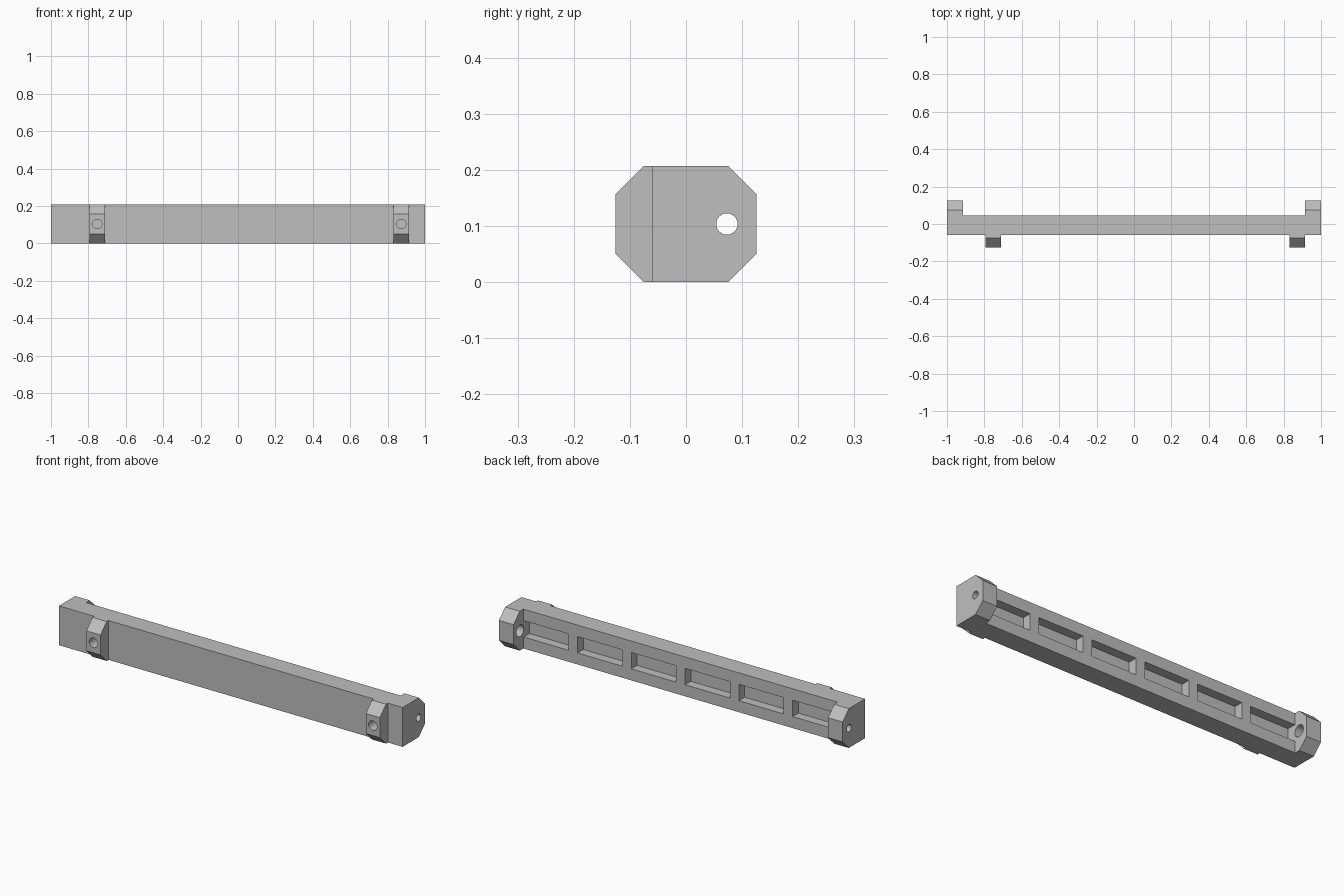
import bpy, bmesh
from math import pi
from mathutils import Matrix

cube = bpy.data.objects.get("Cube")
if cube:
    bpy.data.objects.remove(cube, do_unlink=True)

grey = bpy.data.materials.new("plain grey")
grey.use_nodes = True
colour = (0.52, 0.52, 0.52, 1)
grey.diffuse_color = colour
grey.node_tree.nodes["Principled BSDF"].inputs["Base Color"].default_value = colour

H = 0.207            # height of the bar
MID = H / 2
FRONT, BACK = -0.06, 0.045
REACH, CUT = 0.126, 0.051   # lug reach and corner chamfer
INNER = 0.915        # inner face of the end blocks


def finish(name, bm):
    bmesh.ops.recalc_face_normals(bm, faces=bm.faces)
    mesh = bpy.data.meshes.new(name)
    bm.to_mesh(mesh)
    bm.free()
    mesh.materials.append(grey)
    obj = bpy.data.objects.new(name, mesh)
    bpy.context.collection.objects.link(obj)
    return obj


def extrude_x(name, profile, x0, x1):
    """Extrude a y-z profile from x0 to x1."""
    bm = bmesh.new()
    face = bm.faces.new([bm.verts.new((x0, y, z)) for y, z in profile])
    moved = bmesh.ops.extrude_face_region(bm, geom=[face])["geom"]
    verts = [v for v in moved if isinstance(v, bmesh.types.BMVert)]
    bmesh.ops.translate(bm, verts=verts, vec=(x1 - x0, 0, 0))
    return finish(name, bm)


def box(name, x0, x1, y0, y1, z0, z1):
    return extrude_x(name, [(y0, z0), (y1, z0), (y1, z1), (y0, z1)], x0, x1)


def lug(name, root, side, x0, x1):
    """Block from root towards side (+1 back, -1 front) with chamfered corners."""
    tip, shoulder = side * REACH, side * (REACH - CUT)
    return extrude_x(name, [(root, 0), (shoulder, 0), (tip, CUT), (tip, H - CUT),
                            (shoulder, H), (root, H)], x0, x1)


def cylinder(axis, centre, radius, length):
    bm = bmesh.new()
    turn = Matrix.Rotation(pi / 2, 4, "Y" if axis == "X" else "X")
    bmesh.ops.create_cone(bm, cap_ends=True, segments=40, radius1=radius, radius2=radius,
                          depth=length, matrix=Matrix.Translation(centre) @ turn)
    return finish("cutter", bm)


def cut(obj, cutters):
    bpy.context.view_layer.objects.active = obj
    for cutter in cutters:
        mod = obj.modifiers.new("cut", "BOOLEAN")
        mod.operation, mod.solver, mod.object = "DIFFERENCE", "EXACT", cutter
        bpy.ops.object.modifier_apply(modifier=mod.name)
        bpy.data.objects.remove(cutter, do_unlink=True)
    bpy.ops.object.select_all(action="DESELECT")
    obj.select_set(True)
    bpy.ops.object.shade_smooth_by_angle()


# Long bar with a row of six pockets in the back
bar = box("main_bar", -INNER, INNER, FRONT, BACK, 0, H)
pitch, half = 0.313, 0.1305
centres = [(i - 2.5) * pitch for i in range(6)]
cut(bar, [box("cutter", c - half, c + half, -0.003, BACK + 0.1, MID - 0.043, MID + 0.043)
          for c in centres])

# End blocks reaching back, with a counterbored hole along the bar
for name, s in (("left_end_block", 1), ("right_end_block", -1)):
    block = lug(name, FRONT, 1, s * INNER, s)
    cut(block, [cylinder("X", (s * 0.95, 0.073, MID), 0.019, 0.3),
                cylinder("X", (s * (INNER - 0.005), 0.073, MID), 0.03, 0.1)])

# Front lugs with blind holes
for name, x in (("left_front_lug", 0.873), ("right_front_lug", -0.753)):
    mount = lug(name, FRONT, -1, x - 0.041, x + 0.041)
    cut(mount, [cylinder("Y", (x, -REACH, MID), 0.025, 0.128)])
